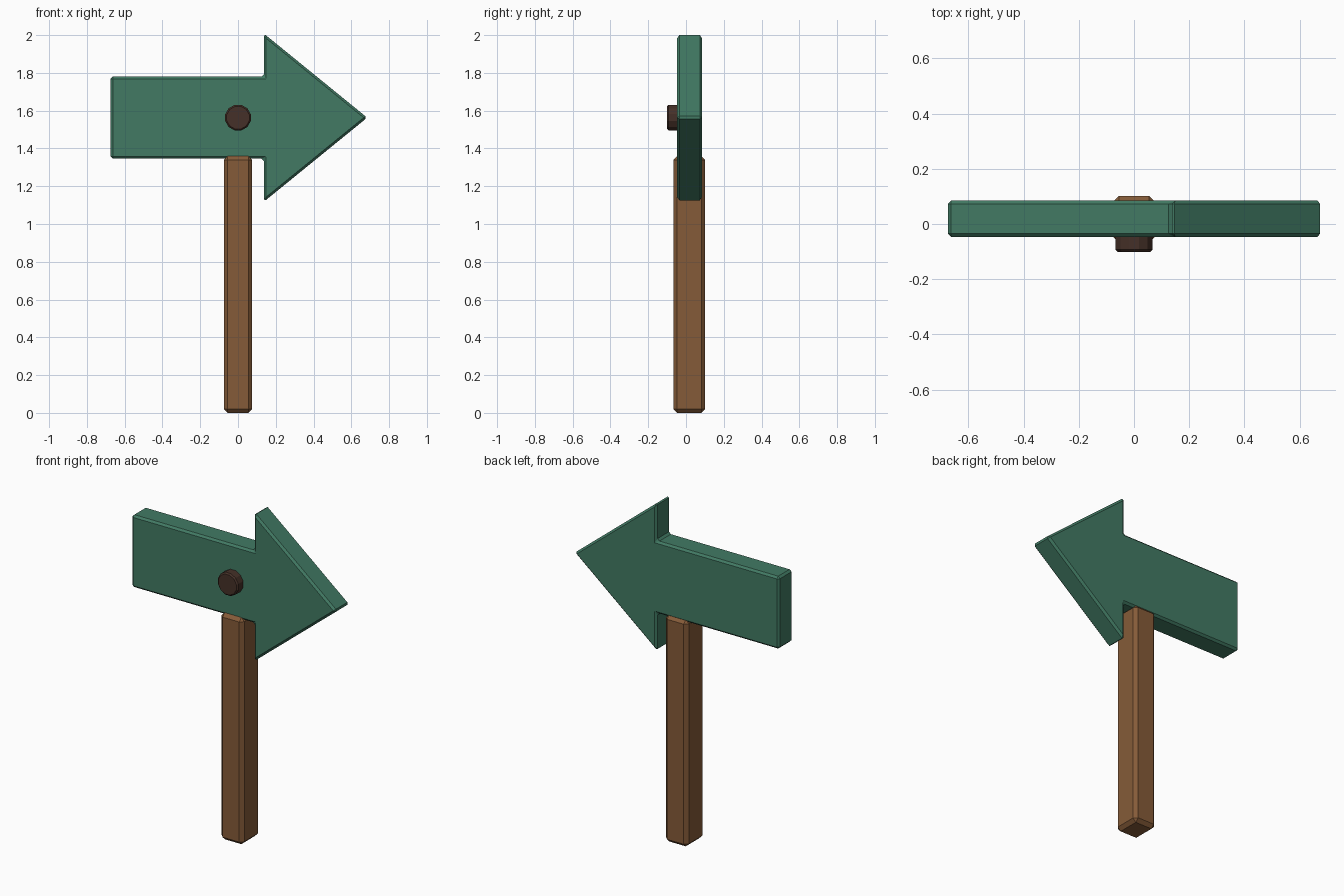
import bpy, bmesh
from math import radians
from mathutils import Matrix

if "Cube" in bpy.data.objects:
    bpy.data.objects.remove(bpy.data.objects["Cube"])


def material(name, color):
    mat = bpy.data.materials.new(name)
    mat.diffuse_color = (*color, 1)
    mat.use_nodes = True
    mat.node_tree.nodes["Principled BSDF"].inputs["Base Color"].default_value = mat.diffuse_color
    return mat


def add_part(name, bm, mat, bevel, angle=20):
    bmesh.ops.recalc_face_normals(bm, faces=bm.faces)
    mesh = bpy.data.meshes.new(name)
    bm.to_mesh(mesh)
    bm.free()
    mesh.materials.append(mat)
    obj = bpy.data.objects.new(name, mesh)
    bpy.context.collection.objects.link(obj)
    mod = obj.modifiers.new("chamfer", 'BEVEL')
    mod.width = bevel
    mod.segments = 1
    mod.limit_method = 'ANGLE'
    mod.angle_limit = radians(angle)
    return obj


wood = material("wood", (0.235, 0.105, 0.04))
green = material("green_paint", (0.054, 0.195, 0.127))
dark = material("dark_bolt", (0.06, 0.03, 0.021))

# Square post with chamfered edges
bm = bmesh.new()
bmesh.ops.create_cube(bm, size=1, matrix=Matrix.Translation((0, 0.017, 0.68))
                      @ Matrix.Diagonal((0.15, 0.168, 1.36, 1)))
add_part("post", bm, wood, 0.02)

# Arrow board: upper half of the outline, mirrored about its centre line
mid = 1.563
upper = [(0.137, 0.445), (0.137, 0.217), (-0.675, 0.217)]
outline = [(0.684, 0)] + upper + [(x, -h) for x, h in reversed(upper)]
bm = bmesh.new()
face = bm.faces.new([bm.verts.new((x, -0.047, mid + h)) for x, h in outline])
ext = bmesh.ops.extrude_face_region(bm, geom=[face])
moved = [v for v in ext["geom"] if isinstance(v, bmesh.types.BMVert)]
bmesh.ops.translate(bm, verts=moved, vec=(0, 0.132, 0))
add_part("arrow_board", bm, green, 0.012)

# Round bolt head on the front
bm = bmesh.new()
bmesh.ops.create_cone(bm, cap_ends=True, segments=12, radius1=0.07, radius2=0.07,
                      depth=0.07,
                      matrix=Matrix.Translation((0, -0.066, mid))
                      @ Matrix.Rotation(radians(90), 4, 'X')
                      @ Matrix.Rotation(radians(15), 4, 'Z'))
add_part("bolt_head", bm, dark, 0.008, 45)
